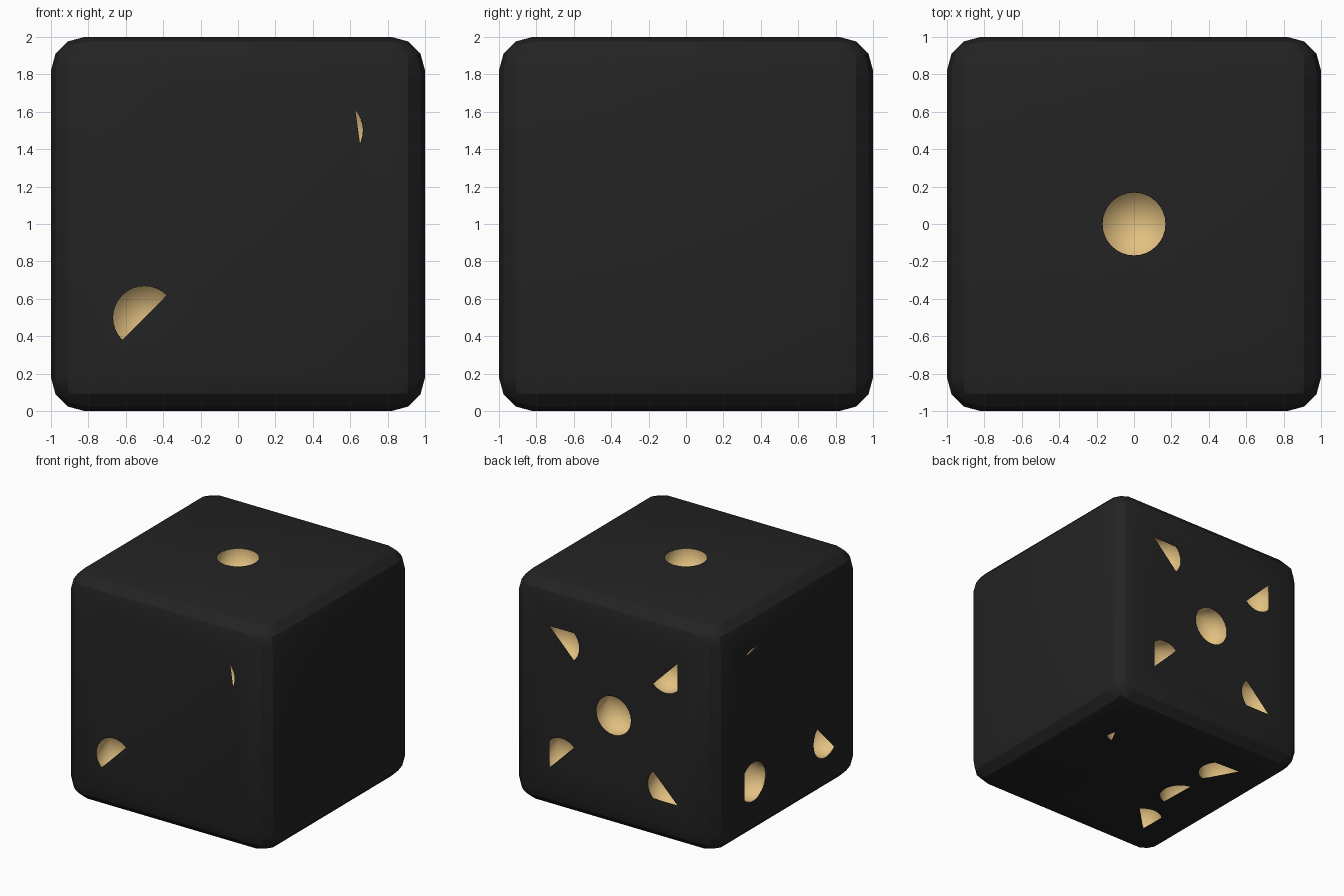
import bpy, bmesh, math
from mathutils import Vector

if "Cube" in bpy.data.objects:
    bpy.data.objects.remove(bpy.data.objects["Cube"])

R, DEPTH, SEG = 0.168, 0.17, 32   # pip radius, pocket depth, pip sides
CENTRE = Vector((0, 0, 1))


def material(name, col):
    m = bpy.data.materials.new(name)
    m.diffuse_color = (*col, 1)
    m.use_nodes = True
    m.node_tree.nodes["Principled BSDF"].inputs["Base Color"].default_value = m.diffuse_color
    return m


black = material("black_body", (0.017, 0.017, 0.017))
tan = material("tan_pips", (0.76, 0.53, 0.22))

# Face frames: u axis, v axis, outward normal
X, Y, Z = Vector((1, 0, 0)), Vector((0, 1, 0)), Vector((0, 0, 1))
FRAMES = {"top": (X, Y, Z), "front": (X, Z, -Y), "back": (X, Z, Y),
          "left": (Y, Z, -X), "bottom": (X, Y, -Z)}

# Visible pip openings: face, centre u, v, arc start and end in degrees,
# extra corner points (offsets from the pip centre) closing the opening
Q = R * math.sqrt(0.5)
PIPS = [
    ("top", 0, 0, 0, 360, []),
    ("front", -.5, -.5, 45, 225, []),
    ("front", .5, .5, -25, 41, []),
    ("back", 0, 0, 0, 360, []),
    ("back", .5, .5, 135, 225, [(Q, Q)]),
    ("back", -.5, .5, 225, 315, [(-Q, Q)]),
    ("back", -.5, -.5, 315, 405, [(-Q, -Q)]),
    ("back", .5, -.5, 45, 135, [(Q, -Q)]),
    ("left", .5, .5, 53, 107, []),
    ("left", .5, -.5, 45, 315, []),
    ("left", -.5, -.5, 225, 405, []),
    ("bottom", -.5, -.5, 45, 135, [(-Q, -Q)]),
    ("bottom", -.5, 0, -77, 80, []),
    ("bottom", -.5, .5, 283, 400, [(-Q, Q)]),
    ("bottom", .5, .5, 278, 312, [(.09, -.04)]),
]


def arc(a0, a1):
    full = a1 - a0 >= 360
    n = max(4, round(SEG * (a1 - a0) / 360))
    return [(R * math.cos(math.radians(a0 + (a1 - a0) * i / n)),
             R * math.sin(math.radians(a0 + (a1 - a0) * i / n)))
            for i in range(n if full else n + 1)]


def ring(bm, face, cu, cv, pts, height):
    u, v, n = FRAMES[face]
    return [bm.verts.new(CENTRE + u * (cu + a) + v * (cv + b) + n * height) for a, b in pts]


def walls(bm, lo, hi):
    for i in range(len(lo)):
        j = (i + 1) % len(lo)
        bm.faces.new((lo[i], lo[j], hi[j], hi[i]))


def finish(bm, name, mat):
    me = bpy.data.meshes.new(name)
    bm.to_mesh(me)
    bm.free()
    ob = bpy.data.objects.new(name, me)
    bpy.context.collection.objects.link(ob)
    me.materials.append(mat)
    return ob


# Cutter prisms for the openings
bm = bmesh.new()
for face, cu, cv, a0, a1, extra in PIPS:
    pts = arc(a0, a1) + extra
    lo = ring(bm, face, cu, cv, pts, 0.7)
    hi = ring(bm, face, cu, cv, pts, 1.1)
    walls(bm, lo, hi)
    bm.faces.new(lo[::-1])
    bm.faces.new(hi)
bmesh.ops.recalc_face_normals(bm, faces=bm.faces)
cutter = finish(bm, "opening_cutter", black)
cutter.hide_render = True

# Rounded cube body with the openings cut
bm = bmesh.new()
bmesh.ops.create_cube(bm, size=2)
bmesh.ops.translate(bm, verts=bm.verts, vec=CENTRE)
raw = finish(bm, "raw_cube", black)
bev = raw.modifiers.new("round", 'BEVEL')
bev.width, bev.segments = 0.18, 3
cut = raw.modifiers.new("openings", 'BOOLEAN')
cut.operation, cut.solver, cut.object = 'DIFFERENCE', 'EXACT', cutter
bpy.context.view_layer.update()
cutmesh = bpy.data.meshes.new_from_object(
    raw.evaluated_get(bpy.context.evaluated_depsgraph_get()))
bm = bmesh.new()
bm.from_mesh(cutmesh)
# drop the cut walls and floors so only the outer skin stays
inner = [f for f in bm.faces
         if max(abs(c) for c in f.calc_center_median() - CENTRE) < 0.91]
bmesh.ops.delete(bm, geom=inner, context='FACES')
for f in bm.faces:
    f.material_index = 0
    f.smooth = True
body = finish(bm, "die_body", black)
body.data.set_sharp_from_angle(angle=math.radians(25))
bpy.data.objects.remove(raw)
bpy.data.objects.remove(cutter)

# Round pockets behind the openings
bm = bmesh.new()
for face, cu, cv, *_ in PIPS:
    u, v, n = FRAMES[face]
    start = len(bm.faces)
    pts = arc(0, 360)
    lo = ring(bm, face, cu, cv, pts, 1 - DEPTH)
    hi = ring(bm, face, cu, cv, pts, 0.9995)
    walls(bm, hi, lo)
    mid = ring(bm, face, cu, cv, [(0, 0)], 1 - DEPTH)[0]
    for i in range(SEG):
        bm.faces.new((mid, lo[i], lo[(i + 1) % SEG]))
    if u.cross(v).dot(n) < 0:
        bm.faces.ensure_lookup_table()
        bmesh.ops.reverse_faces(bm, faces=bm.faces[start:])
for f in bm.faces:
    f.smooth = True
bm.normal_update()
finish(bm, "pip_pockets", tan)
